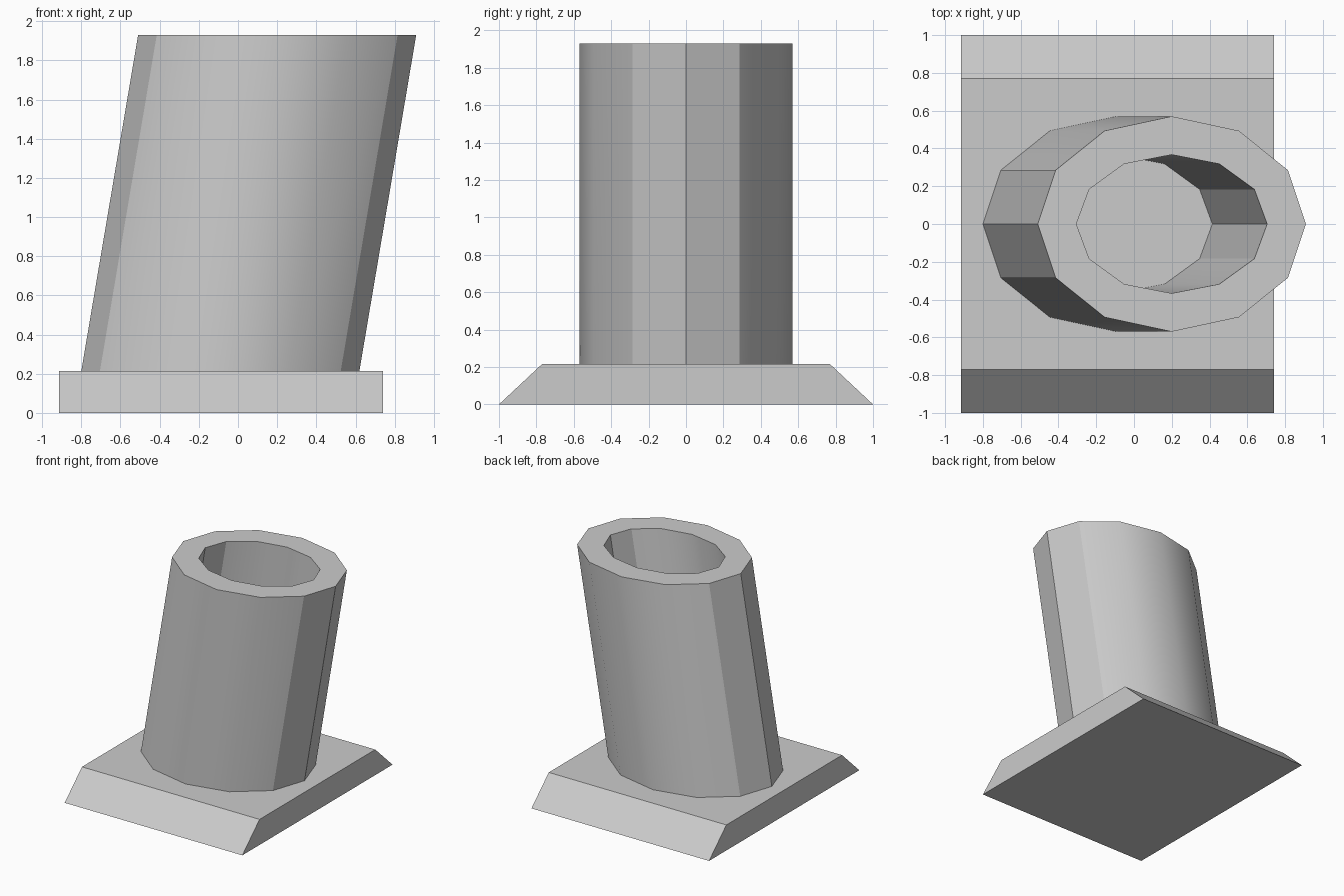
import bpy, bmesh, math

cube = bpy.data.objects.get("Cube")
if cube:
    bpy.data.objects.remove(cube, do_unlink=True)

grey = bpy.data.materials.new("light_grey")
grey.use_nodes = True
colour = (0.6, 0.6, 0.6, 1)
grey.diffuse_color = colour
grey.node_tree.nodes["Principled BSDF"].inputs["Base Color"].default_value = colour

BASE_TOP, TUBE_TOP = 0.215, 1.93
SIDES = 12


def finish(bm, name):
    bmesh.ops.recalc_face_normals(bm, faces=bm.faces)
    mesh = bpy.data.meshes.new(name)
    bm.to_mesh(mesh)
    bm.free()
    mesh.materials.append(grey)
    obj = bpy.data.objects.new(name, mesh)
    bpy.context.collection.objects.link(obj)
    return obj


# Base plate: trapezoid profile extruded along x
bm = bmesh.new()
left, right = -0.915, 0.74
profile = [(-1, 0), (1, 0), (0.77, BASE_TOP), (-0.77, BASE_TOP)]
face = bm.faces.new([bm.verts.new((left, y, z)) for y, z in profile])
new = bmesh.ops.extrude_face_region(bm, geom=[face])["geom"]
bmesh.ops.translate(bm, vec=(right - left, 0, 0),
                    verts=[v for v in new if isinstance(v, bmesh.types.BMVert)])
finish(bm, "base_plate")

# Leaning oval tube: four rings joined into a closed wall
bm = bmesh.new()


def ring(centre_x, z, rx, ry):
    angles = [math.tau * i / SIDES for i in range(SIDES)]
    return [bm.verts.new((centre_x + rx * math.cos(a), ry * math.sin(a), z)) for a in angles]


outer, inner = (0.71, 0.57), (0.505, 0.367)
low, high = (-0.09, BASE_TOP), (0.2, TUBE_TOP)
rings = [ring(*low, *outer), ring(*high, *outer), ring(*high, *inner), ring(*low, *inner)]
for k, a in enumerate(rings):
    b = rings[(k + 1) % len(rings)]
    for i in range(SIDES):
        j = (i + 1) % SIDES
        bm.faces.new((a[i], a[j], b[j], b[i]))
tube = finish(bm, "leaning_tube")

# Smooth the broad sides, keep the tight ends faceted
bpy.ops.object.select_all(action="DESELECT")
tube.select_set(True)
bpy.context.view_layer.objects.active = tube
bpy.ops.object.shade_smooth_by_angle(angle=math.radians(30))
